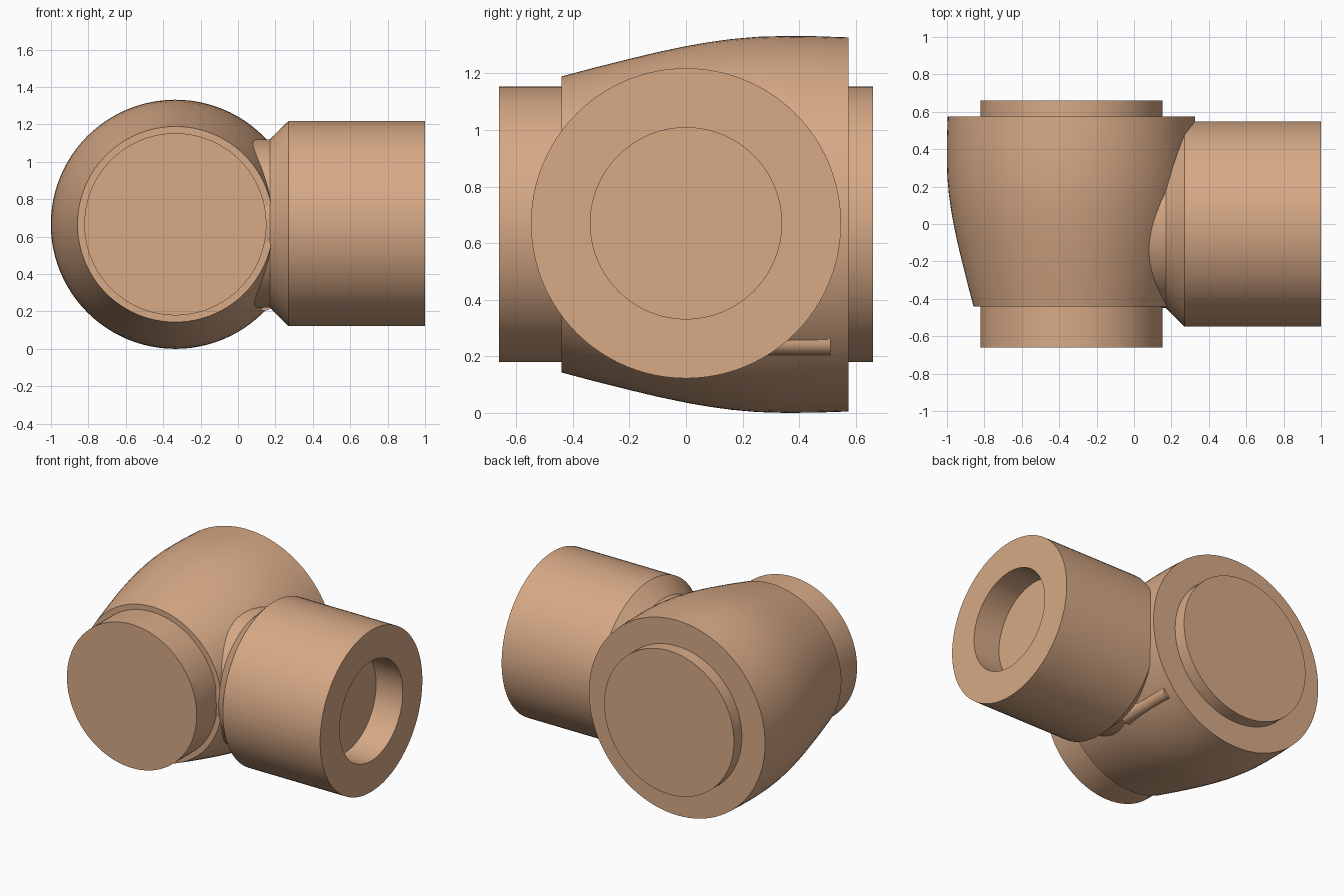
import bpy, bmesh, math
from mathutils import Vector

if "Cube" in bpy.data.objects:
    bpy.data.objects.remove(bpy.data.objects["Cube"])

CX, CZ = -0.335, 0.666   # run axis (along y)
SEG = 96


def finish(name, bm):
    bmesh.ops.recalc_face_normals(bm, faces=bm.faces[:])
    me = bpy.data.meshes.new(name)
    bm.to_mesh(me)
    bm.free()
    ob = bpy.data.objects.new(name, me)
    bpy.context.collection.objects.link(ob)
    mat = bpy.data.materials.get("copper") or bpy.data.materials.new("copper")
    mat.diffuse_color = (0.68, 0.40, 0.24, 1)
    mat.use_nodes = True
    mat.node_tree.nodes["Principled BSDF"].inputs["Base Color"].default_value = mat.diffuse_color
    me.materials.append(mat)
    bpy.ops.object.select_all(action='DESELECT')
    ob.select_set(True)
    bpy.context.view_layer.objects.active = ob
    bpy.ops.object.shade_smooth_by_angle(angle=math.radians(25))
    return ob


def lathe(name, profile, axis, origin):
    """Revolve (distance, radius) points about x or y and cap both ends."""
    bm = bmesh.new()
    rings = []
    for d, r in profile:
        ring = []
        for i in range(SEG):
            a = 2 * math.pi * i / SEG
            u, v = r * math.cos(a), r * math.sin(a)
            p = (d, u, v) if axis == 'x' else (u, d, v)
            ring.append(bm.verts.new(Vector(origin) + Vector(p)))
        rings.append(ring)
    for a, b in zip(rings, rings[1:]):
        for i in range(SEG):
            j = (i + 1) % SEG
            bm.faces.new((a[i], a[j], b[j], b[i]))
    bm.faces.new(rings[0])
    bm.faces.new(rings[-1])
    return finish(name, bm)


# Bulged main body with a stub at each end
lathe("main_body", [
    (-0.66, 0.487), (-0.44, 0.487), (-0.44, 0.523), (-0.32, 0.555),
    (-0.2, 0.585), (-0.1, 0.609), (0.0, 0.630), (0.08, 0.644), (0.16, 0.655),
    (0.25, 0.663), (0.35, 0.666), (0.46, 0.665), (0.575, 0.661),
    (0.575, 0.487), (0.66, 0.487)], 'y', (CX, 0, CZ))

# Side branch: neck, chamfer, collar and blind bore
lathe("side_branch", [
    (-0.1, 0.45), (0.17, 0.45), (0.27, 0.548), (1.0, 0.548),
    (1.0, 0.338), (0.8, 0.338)], 'x', (0, 0, 0.67))

# Locating tab behind the branch, with a rounded lower edge
x0, x1, zb, r = 0.08, 0.19, 0.205, 0.045
section = [(x0, 0.6)]
section += [(x0 + r - r * math.cos(t), zb + r - r * math.sin(t))
            for t in (math.pi / 2 * i / 8 for i in range(9))]
section += [(x1 - r + r * math.sin(t), zb + r - r * math.cos(t))
            for t in (math.pi / 2 * i / 8 for i in range(9))]
section += [(x1, 0.6)]
bm = bmesh.new()
face = bm.faces.new([bm.verts.new((x, 0.1, z)) for x, z in section])
out = bmesh.ops.extrude_face_region(bm, geom=[face])
bmesh.ops.translate(bm, vec=(0, 0.41, 0),
                    verts=[v for v in out['geom'] if isinstance(v, bmesh.types.BMVert)])
finish("locating_tab", bm)
